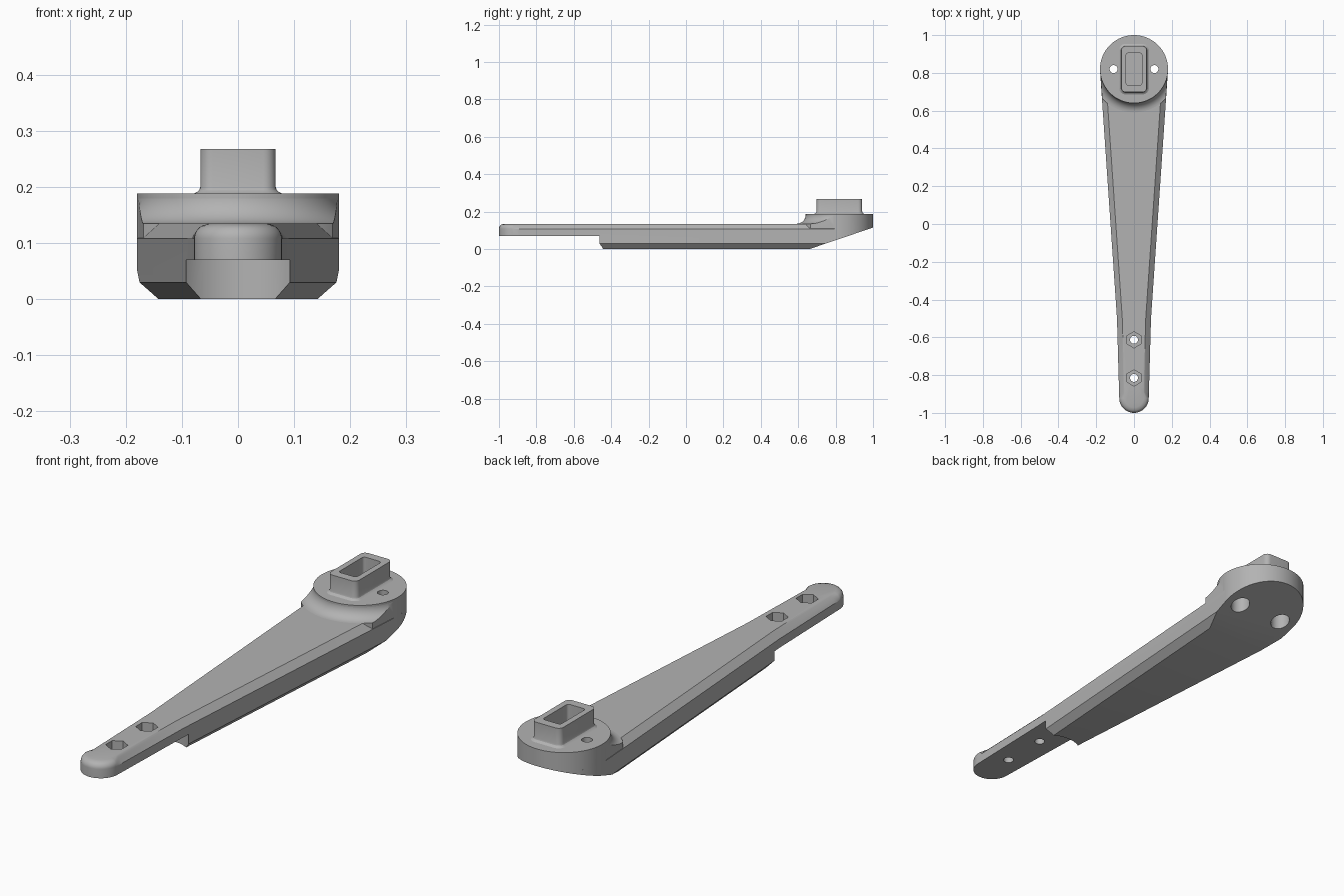
import bpy, bmesh
from math import sin, cos, radians, sqrt

default = bpy.data.objects.get("Cube")
if default:
    bpy.data.objects.remove(default, do_unlink=True)

grey = bpy.data.materials.new("plain grey")
grey.use_nodes = True
colour = (0.45, 0.45, 0.45, 1)
grey.diffuse_color = colour
grey.node_tree.nodes["Principled BSDF"].inputs["Base Color"].default_value = colour

HEAD_Y, HEAD_R, HEAD_TOP = 0.82, 0.18, 0.188
TIP_Y, TIP_R = -0.922, 0.078


def arc(cx, cy, r, start, end, n):
    angles = [radians(start + (end - start) * i / n) for i in range(n + 1)]
    return [(cx + r * cos(a), cy + r * sin(a)) for a in angles]


def circle(cx, cy, r, n=48):
    return arc(cx, cy, r, 0, 360, n)[:-1]


def hexagon(cx, cy, r, n=48):
    """Hexagon with corners along y, resampled to n points."""
    pts = []
    for i in range(n):
        a = 360 * i / n
        d = r * cos(radians(30)) / cos(radians((a - 30) % 60 - 30))
        pts.append((cx + d * cos(radians(a)), cy + d * sin(radians(a))))
    return pts


def rounded_rect(hx, hy, r, grow=0):
    pts = []
    for k, (sx, sy) in enumerate([(1, 1), (-1, 1), (-1, -1), (1, -1)]):
        pts += arc(sx * (hx - r), HEAD_Y + sy * (hy - r), r + grow, 90 * k, 90 * k + 90, 6)
    return pts


def outline(d, tip_d=None):
    """Plan of the arm, inset by d along the sides and tip_d at the tip."""
    tip_d = d if tip_d is None else tip_d
    side = [(0.079 - d, -0.89), (0.09 - d, -0.5)]
    return (arc(0, TIP_Y, TIP_R - tip_d, 180, 360, 24) + side
            + arc(0, HEAD_Y, HEAD_R - d, -4, 184, 48)
            + [(-x, y) for x, y in reversed(side)])


def loft(name, rings, slope=False):
    """Closed solid through (points, z) rings, optionally with the sloping underside."""
    bm = bmesh.new()
    loops = [[bm.verts.new((x, y, z)) for x, y in pts] for pts, z in rings]
    n = len(loops[0])
    for a, b in zip(loops, loops[1:]):
        for i in range(n):
            j = (i + 1) % n
            bm.faces.new((a[i], a[j], b[j], b[i]))
    bm.faces.new(loops[0][::-1])
    bm.faces.new(loops[-1])
    if slope:
        geom = bm.verts[:] + bm.edges[:] + bm.faces[:]
        bmesh.ops.bisect_plane(bm, geom=geom, plane_co=(0, 0.66, 0),
                               plane_no=(0, 0.338, -1), clear_outer=True)
        rim = [e for e in bm.edges if e.is_boundary]
        bmesh.ops.edgeloop_fill(bm, edges=rim)
    bmesh.ops.recalc_face_normals(bm, faces=bm.faces[:])
    mesh = bpy.data.meshes.new(name)
    bm.to_mesh(mesh)
    bm.free()
    mesh.materials.append(grey)
    obj = bpy.data.objects.new(name, mesh)
    bpy.context.collection.objects.link(obj)
    return obj


def select(obj):
    bpy.ops.object.select_all(action='DESELECT')
    obj.select_set(True)
    bpy.context.view_layer.objects.active = obj


def cut(obj, cutters, operation='DIFFERENCE'):
    select(obj)
    for c in cutters:
        mod = obj.modifiers.new("cut", 'BOOLEAN')
        mod.operation, mod.solver, mod.object = operation, 'EXACT', c
        bpy.ops.object.modifier_apply(modifier=mod.name)


# Tapered arm: bevelled below, chamfered above, rounded over at the tip
rings = [(outline(0.028), 0), (outline(0), 0.03)]
for i in range(7):
    t = i / 6
    rings.append((outline(0.028 * t, 0.028 * (1 - sqrt(1 - t * t))), 0.108 + 0.027 * t))
arm = loft("arm", rings, slope=True)

# Round head
disc = circle(0, HEAD_Y, HEAD_R, 96)
head = loft("head", [(disc, 0.03), (disc, HEAD_TOP)], slope=True)

# Curved collar blending arm into head
rings = [(circle(0, HEAD_Y, 0.2295, 96), 0.1)]
for a in range(90, -1, -10):
    r = 0.2295 - 0.05 * cos(radians(a))
    rings.append((circle(0, HEAD_Y, r, 96), 0.185 - 0.05 * sin(radians(a))))
collar = loft("collar", rings)

# Rectangular socket with a small flare at its base
levels = [(0.012, 0.18), (0.012, HEAD_TOP), (0.006, 0.191), (0.002, 0.195), (0, 0.201), (0, 0.268)]
socket = loft("socket", [(rounded_rect(0.067, 0.122, 0.022, g), z) for g, z in levels])

# Cutters: collar limits, underside step, socket pocket, screw and bolt holes
plan = [p for p in outline(0.001) if p[1] <= HEAD_Y]
limit = loft("collar_limit", [(plan, 0.05), (plan, 0.3)])
core_ring = circle(0, HEAD_Y, 0.15, 96)
core = loft("collar_core", [(core_ring, 0), (core_ring, 0.3)])
step_plan = arc(0, -0.555, 0.13, 0, 180, 32) + [(-0.13, -1.2), (0.13, -1.2)]
step = loft("step_cutter", [(step_plan, -0.1), (step_plan, 0.07)])
hole = rounded_rect(0.042, 0.085, 0.012)
pocket = loft("pocket_cutter", [(hole, 0.15), (hole, 0.4)])
screws = []
for x in (-0.108, 0.108):
    wide, narrow = circle(x, HEAD_Y, 0.039), circle(x, HEAD_Y, 0.021)
    screws.append(loft("screw_cutter", [(wide, -0.1), (wide, 0.14), (narrow, 0.14), (narrow, 0.3)]))
bolts = []
for y in (-0.613, -0.815):
    shaft, nut = circle(0, y, 0.021), hexagon(0, y, 0.043)
    bolts.append(loft("bolt_cutter", [(shaft, -0.1), (shaft, 0.1), (nut, 0.1), (nut, 0.3)]))

cut(collar, [limit], 'INTERSECT')
cut(collar, [core])
cut(arm, [step] + bolts + screws)
cut(head, screws + [pocket])
cut(socket, [pocket])

for c in [limit, core, step, pocket] + screws + bolts:
    bpy.data.objects.remove(c, do_unlink=True)

# Smooth the curved walls, keep the edges crisp
for part in (arm, head, collar, socket):
    select(part)
    bpy.ops.object.shade_smooth_by_angle(angle=radians(25))
